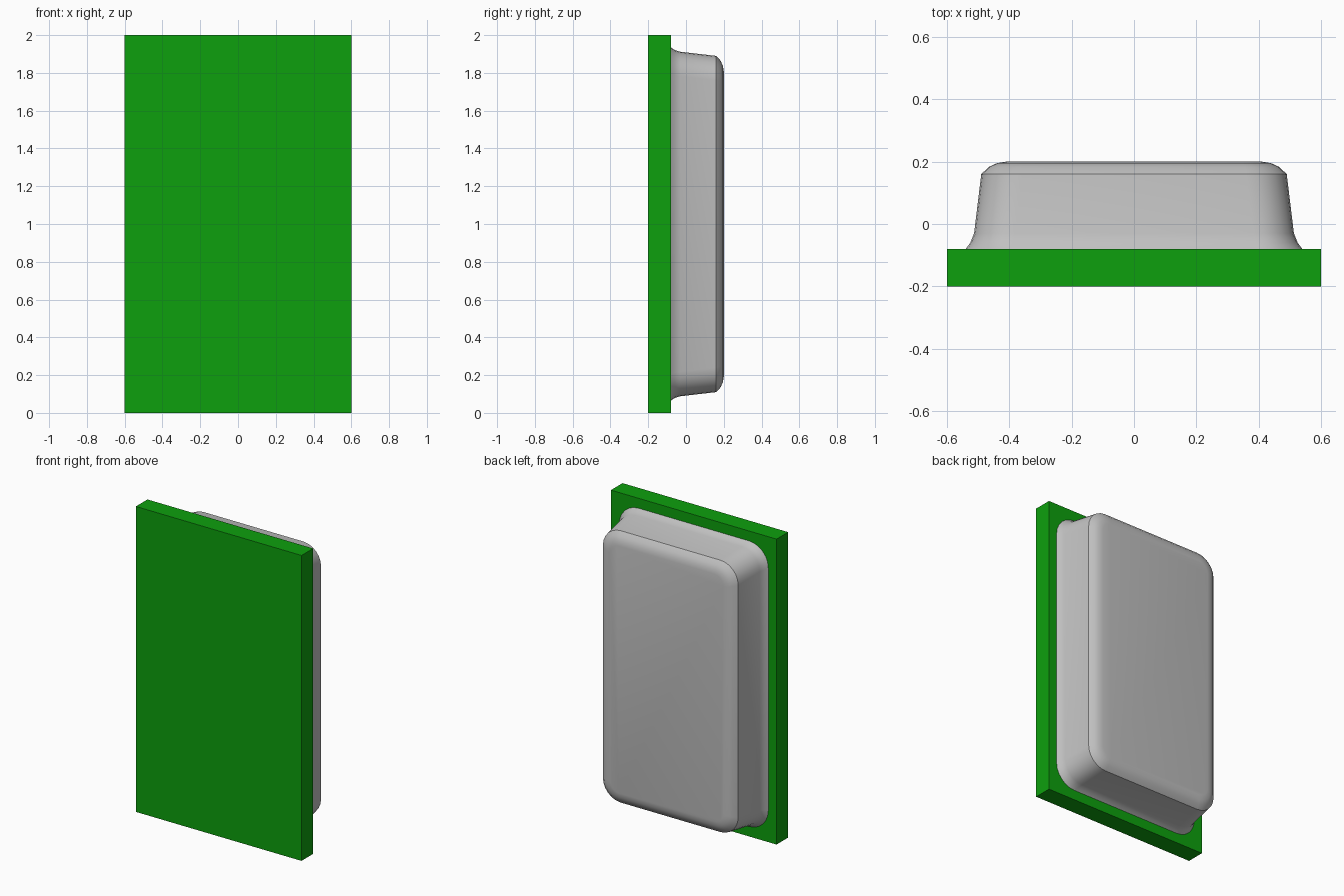
import bpy, bmesh, math

cube = bpy.data.objects.get("Cube")
if cube:
    bpy.data.objects.remove(cube, do_unlink=True)


def material(name, rgb):
    m = bpy.data.materials.new(name)
    m.use_nodes = True
    color = (*rgb, 1.0)
    m.diffuse_color = color
    m.node_tree.nodes["Principled BSDF"].inputs["Base Color"].default_value = color
    return m


def finish(name, bm, mat):
    bmesh.ops.recalc_face_normals(bm, faces=bm.faces)
    mesh = bpy.data.meshes.new(name)
    bm.to_mesh(mesh)
    bm.free()
    mesh.materials.append(mat)
    obj = bpy.data.objects.new(name, mesh)
    bpy.context.collection.objects.link(obj)
    return obj


def rounded_ring(bm, y, hx, hz, r, segs=6):
    """Rounded rectangle in the XZ plane, centred at z = 1."""
    ring = []
    for i, (sx, sz) in enumerate([(1, 1), (-1, 1), (-1, -1), (1, -1)]):
        for k in range(segs + 1):
            a = math.pi / 2 * (i + k / segs)
            ring.append(bm.verts.new((sx * (hx - r) + r * math.cos(a), y,
                                      1 + sz * (hz - r) + r * math.sin(a))))
    return ring


green = material("board green", (0.004, 0.35, 0.004))
grey = material("cover grey", (0.53, 0.53, 0.53))

# Flat board
bm = bmesh.new()
bmesh.ops.create_cube(bm, size=1)
bmesh.ops.scale(bm, vec=(1.2, 0.12, 2.0), verts=bm.verts)
bmesh.ops.translate(bm, vec=(0, -0.14, 1), verts=bm.verts)
finish("board", bm, green)

# Cover: flared foot, tapering wall, rounded rim and flat face
# Each section is (y, half width, half height, corner radius)
sections = [
    (-0.08, 0.54, 0.935, 0.14),
    (-0.06, 0.525, 0.921, 0.135),
    (-0.03, 0.513, 0.912, 0.13),
    (0.16, 0.49, 0.89, 0.13),
    (0.183, 0.466, 0.865, 0.11),
    (0.195, 0.44, 0.838, 0.09),
    (0.20, 0.41, 0.81, 0.065),
]
bm = bmesh.new()
rings = [rounded_ring(bm, *s) for s in sections]
for a, b in zip(rings, rings[1:]):
    n = len(a)
    for i in range(n):
        j = (i + 1) % n
        bm.faces.new((a[i], a[j], b[j], b[i]))
bm.faces.new(rings[0])
bm.faces.new(rings[-1])
cover = finish("cover", bm, grey)

bpy.ops.object.select_all(action="DESELECT")
cover.select_set(True)
bpy.context.view_layer.objects.active = cover
bpy.ops.object.shade_smooth_by_angle(angle=math.radians(30))
